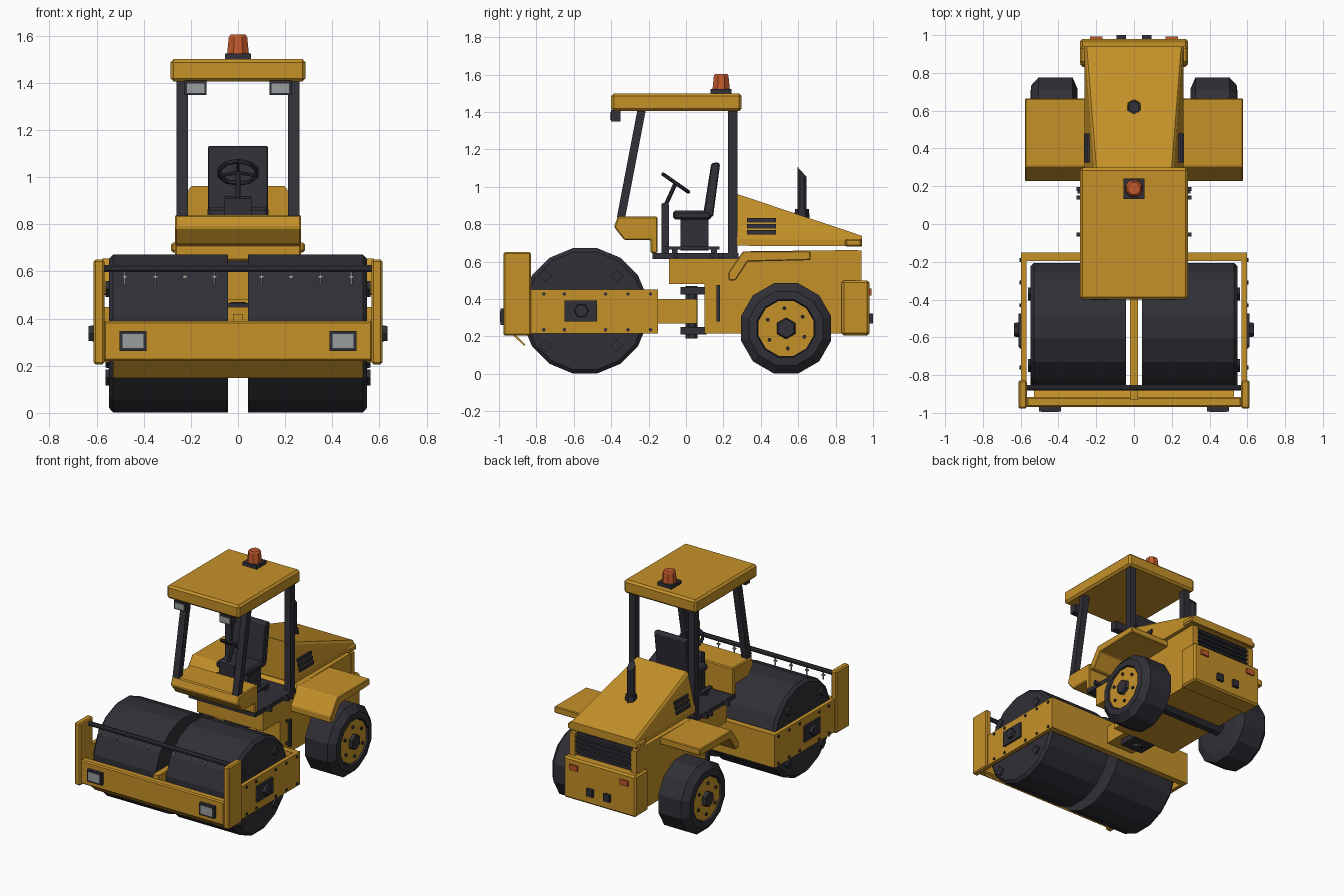
import bpy, bmesh, math
from mathutils import Vector, Matrix

if "Cube" in bpy.data.objects:
    bpy.data.objects.remove(bpy.data.objects["Cube"])


def material(name, rgb):
    m = bpy.data.materials.new(name)
    m.diffuse_color = (*rgb, 1)
    m.use_nodes = True
    m.node_tree.nodes["Principled BSDF"].inputs["Base Color"].default_value = m.diffuse_color
    return m


YELLOW = material("yellow paint", (0.56, 0.285, 0.022))
DARK = material("dark rubber", (0.029, 0.029, 0.038))
GREY = material("lamp glass", (0.32, 0.34, 0.34))
ORANGE = material("orange lens", (0.54, 0.10, 0.025))


def finish(name, bm, mat, mirror=False, bevel=0):
    bmesh.ops.recalc_face_normals(bm, faces=bm.faces)
    me = bpy.data.meshes.new(name)
    bm.to_mesh(me)
    bm.free()
    me.materials.append(mat)
    ob = bpy.data.objects.new(name, me)
    bpy.context.collection.objects.link(ob)
    if bevel:
        b = ob.modifiers.new("bevel", 'BEVEL')
        b.width, b.segments, b.limit_method = bevel, 1, 'ANGLE'
    if mirror:
        ob.modifiers.new("mirror", 'MIRROR').use_clip = False
    return ob


def box(name, x, y, z, mat, mirror=False, bevel=0):
    """Box from (min, max) pairs."""
    return prism(name, [(y[0], z[0]), (y[1], z[0]), (y[1], z[1]), (y[0], z[1])], x, mat, mirror, bevel)


def prism(name, profile, x, mat, mirror=False, bevel=0):
    """Side profile (y, z) extruded across x."""
    bm = bmesh.new()
    a = [bm.verts.new((x[0], *p)) for p in profile]
    b = [bm.verts.new((x[1], *p)) for p in profile]
    bm.faces.new(a)
    bm.faces.new(b)
    for i in range(len(a)):
        j = (i + 1) % len(a)
        bm.faces.new((a[i], a[j], b[j], b[i]))
    return finish(name, bm, mat, mirror, bevel)


def lathe(name, profile, n, centre, axis, mat, mirror=False, turn=0.5):
    """Closed round part: profile of (distance along axis, radius)."""
    bm = bmesh.new()
    rot = Vector((0, 0, 1)).rotation_difference(Vector(axis)).to_matrix()
    rings = []
    for t, r in profile:
        ring = []
        for i in range(n):
            a = 2 * math.pi * (i + turn) / n
            ring.append(bm.verts.new(Vector(centre) + rot @ Vector((r * math.cos(a), r * math.sin(a), t))))
        rings.append(ring)
    for p, q in zip(rings, rings[1:]):
        for i in range(n):
            j = (i + 1) % n
            bm.faces.new((p[i], p[j], q[j], q[i]))
    bm.faces.new(rings[0])
    bm.faces.new(rings[-1])
    return finish(name, bm, mat, mirror)


def rod(name, p, q, r, mat, mirror=False, n=8):
    p, q = Vector(p), Vector(q)
    return lathe(name, [(0, r), ((q - p).length, r)], n, p, (q - p).normalized(), mat, mirror)


X, Z = (1, 0, 0), (0, 0, 1)

# Split roller drum with lugs on its outer sides
DY, DZ, DR = -0.54, 0.337, 0.341
lathe("drum_half", [(0.042, DR), (0.53, DR), (0.548, DR - 0.02)], 16, (0, DY, DZ), X, DARK, True)
for y in (-0.75, -0.37):
    for z in (0.15, 0.525):
        lathe("drum_lug", [(0.54, 0.034), (0.562, 0.034)], 4, (0, y, z), X, DARK, True, 0)

# Drum frame
box("frame_side", (0.57, 0.598), (-0.95, -0.15), (0.215, 0.45), YELLOW, True)
box("frame_rear_beam", (-0.575, 0.575), (-0.195, -0.15), (0.215, 0.45), YELLOW)
box("frame_centre_beam", (-0.022, 0.022), (-0.93, -0.19), (0.32, 0.42), YELLOW)
box("front_beam", (-0.57, 0.57), (-0.97, -0.915), (0.22, 0.39), YELLOW, False, 0.008)
box("front_end_plate", (0.567, 0.612), (-0.977, -0.828), (0.205, 0.65), YELLOW, True, 0.008)
prism("scraper", [(-0.94, 0.222), (-0.925, 0.222), (-0.86, 0.158), (-0.865, 0.148)], (-0.53, 0.53), YELLOW)
box("headlamp_case", (0.387, 0.503), (-0.992, -0.965), (0.262, 0.348), DARK, True)
box("headlamp_glass", (0.4, 0.49), (-0.995, -0.99), (0.275, 0.335), GREY, True)

# Drum axle mounting and frame bolts
box("axle_plate", (0.595, 0.612), (-0.65, -0.475), (0.28, 0.392), DARK, True)
lathe("axle_cap", [(0.61, 0.04), (0.634, 0.036)], 6, (0, -0.56, DZ), X, DARK, True)
for y in (-0.76, -0.65, -0.43, -0.31, -0.19):
    for z in (0.235, 0.427):
        lathe("frame_bolt", [(0.595, 0.01), (0.605, 0.01)], 6, (0, y, z), X, DARK, True)

# Spray bar with nozzles
rod("spray_bar", (-0.57, -0.868, 0.613), (0.57, -0.868, 0.613), 0.016, DARK)
for x in (0.1, 0.225, 0.35, 0.48):
    rod("spray_nozzle", (x, -0.868, 0.61), (x, -0.868, 0.545), 0.005, GREY, True, 6)
    box("spray_tip", (x - 0.01, x + 0.01), (-0.876, -0.86), (0.572, 0.582), GREY, True)

# Steering joint between the two halves
box("joint_tongue", (-0.11, 0.11), (-0.16, 0.06), (0.27, 0.4), YELLOW)
lathe("joint_pin", [(0.19, 0.035), (0.47, 0.035)], 8, (0, 0.03, 0), Z, DARK)
for z in (0.21, 0.425):
    box("joint_bracket", (-0.09, 0.09), (-0.03, 0.11), (z, z + 0.04), DARK)

# Rear chassis
prism("chassis", [(0.1, 0.215), (0.85, 0.215), (0.85, 0.5), (0.91, 0.5), (0.91, 0.662), (0.32, 0.655),
                  (0.27, 0.615), (-0.09, 0.615), (-0.09, 0.48), (0.1, 0.48)], (-0.262, 0.262), YELLOW)
box("counterweight", (-0.285, 0.285), (0.832, 0.98), (0.205, 0.5), YELLOW, False, 0.012)
box("grille_side", (0.222, 0.265), (0.9, 0.938), (0.5, 0.66), YELLOW, True)
box("grille_back", (-0.222, 0.222), (0.905, 0.915), (0.5, 0.662), DARK)
for i in range(4):
    z = 0.53 + 0.032 * i
    box("grille_slat", (-0.222, 0.222), (0.914, 0.935), (z, z + 0.014), DARK)
box("tail_lamp", (0.168, 0.232), (0.975, 0.993), (0.42, 0.457), ORANGE, True)
box("tow_block", (0.043, 0.092), (0.975, 1.0), (0.27, 0.322), DARK, True)
box("side_handle", (0.283, 0.3), (0.162, 0.182), (0.28, 0.475), DARK, True)
for z in (0.29, 0.45):
    box("handle_mount", (0.26, 0.285), (0.165, 0.179), (z, z + 0.015), DARK, True)

# Hood: sides lean inward as the height grows
bm = bmesh.new()
secs = []
for y, zb, zt, wt in ((0.272, 0.685, 0.962, 0.197), (0.94, 0.682, 0.738, 0.25)):
    mid = zb + 0.035
    pts = [(-0.262, zb), (-0.262, mid), (-wt - 0.012, zt - 0.014), (-wt, zt)]
    pts += [(-x, z) for x, z in reversed(pts)]
    secs.append([bm.verts.new((x, y, z)) for x, z in pts])
for i in range(8):
    j = (i + 1) % 8
    bm.faces.new((secs[0][i], secs[0][j], secs[1][j], secs[1][i]))
for s in secs:
    bm.faces.new(s)
finish("hood", bm, YELLOW)
box("hood_rear_lip", (-0.285, 0.285), (0.85, 0.94), (0.68, 0.722), YELLOW, False, 0.01)
for z in (0.755, 0.787, 0.819):
    w = 0.262 - (z - 0.72) * 0.26
    box("hood_louvre", (w - 0.03, w + 0.012), (0.325, 0.48), (z - 0.01, z + 0.014), DARK, True)

# Exhaust with a slanted tip
lathe("exhaust_base", [(0.78, 0.042), (0.88, 0.038)], 6, (0, 0.62, 0), Z, DARK)
pipe = lathe("exhaust_pipe", [(0.86, 0.027), (1.08, 0.027)], 8, (0, 0.62, 0), Z, DARK)
for v in pipe.data.vertices:
    if v.co.z > 1:
        v.co.z -= (v.co.y - 0.62) * 1.1

# Fenders and rear wheels
prism("fender", [(0.228, 0.5), (0.228, 0.545), (0.305, 0.655), (0.665, 0.655), (0.665, 0.608), (0.33, 0.6),
                 (0.265, 0.5)], (0.25, 0.578), YELLOW, True, 0.005)
WY, WZ = 0.535, 0.243
lathe("tyre", [(0.3, 0.19), (0.325, 0.25), (0.505, 0.25), (0.545, 0.205), (0.548, 0.16), (0.53, 0.155)],
      12, (0, WY, WZ), X, DARK, True)
lathe("wheel_disc", [(0.52, 0.152), (0.538, 0.152)], 12, (0, WY, WZ), X, YELLOW, True)
lathe("wheel_hub", [(0.53, 0.06), (0.562, 0.05)], 6, (0, WY, WZ), X, DARK, True, 0)
for i in range(6):
    a = math.radians(60 * i + 35)
    lathe("wheel_bolt", [(0.53, 0.011), (0.548, 0.011)], 6,
          (0, WY + 0.108 * math.cos(a), WZ + 0.108 * math.sin(a)), X, DARK, True)
rod("rear_axle", (-0.31, WY, WZ), (0.31, WY, WZ), 0.06, DARK)

# Operator platform and front cowl
box("floor", (-0.265, 0.265), (-0.18, 0.28), (0.615, 0.645), DARK)
prism("cowl", [(-0.385, 0.785), (-0.365, 0.84), (-0.152, 0.84), (-0.152, 0.645), (-0.19, 0.645),
               (-0.19, 0.715), (-0.33, 0.715)], (-0.267, 0.267), YELLOW, False, 0.007)
box("seat_rail", (0.09, 0.12), (-0.13, 0.18), (0.664, 0.68), DARK, True)
for y in (-0.06, 0.15):
    box("rail_foot", (0.085, 0.125), (y - 0.015, y + 0.015), (0.64, 0.67), DARK, True)
for y in (-0.055, 0.14, 0.185):
    box("floor_bracket", (0.26, 0.305), (y - 0.01, y + 0.01), (0.62, 0.645), DARK, True)

# Seat
box("seat_base", (-0.1, 0.1), (-0.03, 0.12), (0.66, 0.83), DARK)
box("seat_cushion", (-0.13, 0.13), (-0.07, 0.135), (0.825, 0.872), DARK, False, 0.012)
prism("seat_back", [(0.09, 0.84), (0.145, 0.84), (0.182, 1.12), (0.17, 1.132), (0.135, 1.125)],
      (-0.128, 0.128), DARK, False, 0.006)

# Steering column and wheel
prism("steering_console", [(-0.13, 0.645), (-0.09, 0.645), (-0.09, 0.9), (-0.1, 0.92), (-0.13, 0.91)],
      (-0.058, 0.058), DARK)
rod("steering_shaft", (0, -0.11, 0.9), (0, -0.055, 1.02), 0.012, DARK)
tilt = Matrix.Translation((0, -0.055, 1.02)) @ Matrix.Rotation(math.radians(-35), 4, 'X')
rim = [tilt @ Vector((0.083 * math.cos(a), 0.083 * math.sin(a), 0))
       for a in (math.pi * (i + 0.5) / 5 for i in range(10))]
for i in range(10):
    rod("steering_rim", rim[i], rim[(i + 1) % 10], 0.01, DARK, n=6)
for i in (0, 4, 7):
    rod("steering_spoke", (0, -0.055, 1.02), rim[i], 0.007, DARK, n=6)

# Canopy
prism("front_pillar", [(-0.37, 0.835), (-0.325, 0.835), (-0.215, 1.41), (-0.26, 1.41)], (0.212, 0.26), DARK, True)
box("rear_pillar", (0.212, 0.26), (0.225, 0.275), (0.635, 1.41), DARK, True)
box("roof", (-0.287, 0.287), (-0.4, 0.298), (1.405, 1.5), YELLOW, False, 0.014)
box("roof_lamp_case", (0.133, 0.226), (-0.402, -0.35), (1.348, 1.41), DARK, True)
box("roof_lamp_glass", (0.143, 0.216), (-0.406, -0.4), (1.357, 1.397), GREY, True)
box("beacon_base", (-0.056, 0.056), (0.132, 0.242), (1.498, 1.524), DARK)
lathe("beacon", [(1.522, 0.05), (1.595, 0.042), (1.604, 0.034)], 8, (0, 0.188, 0), Z, ORANGE)
